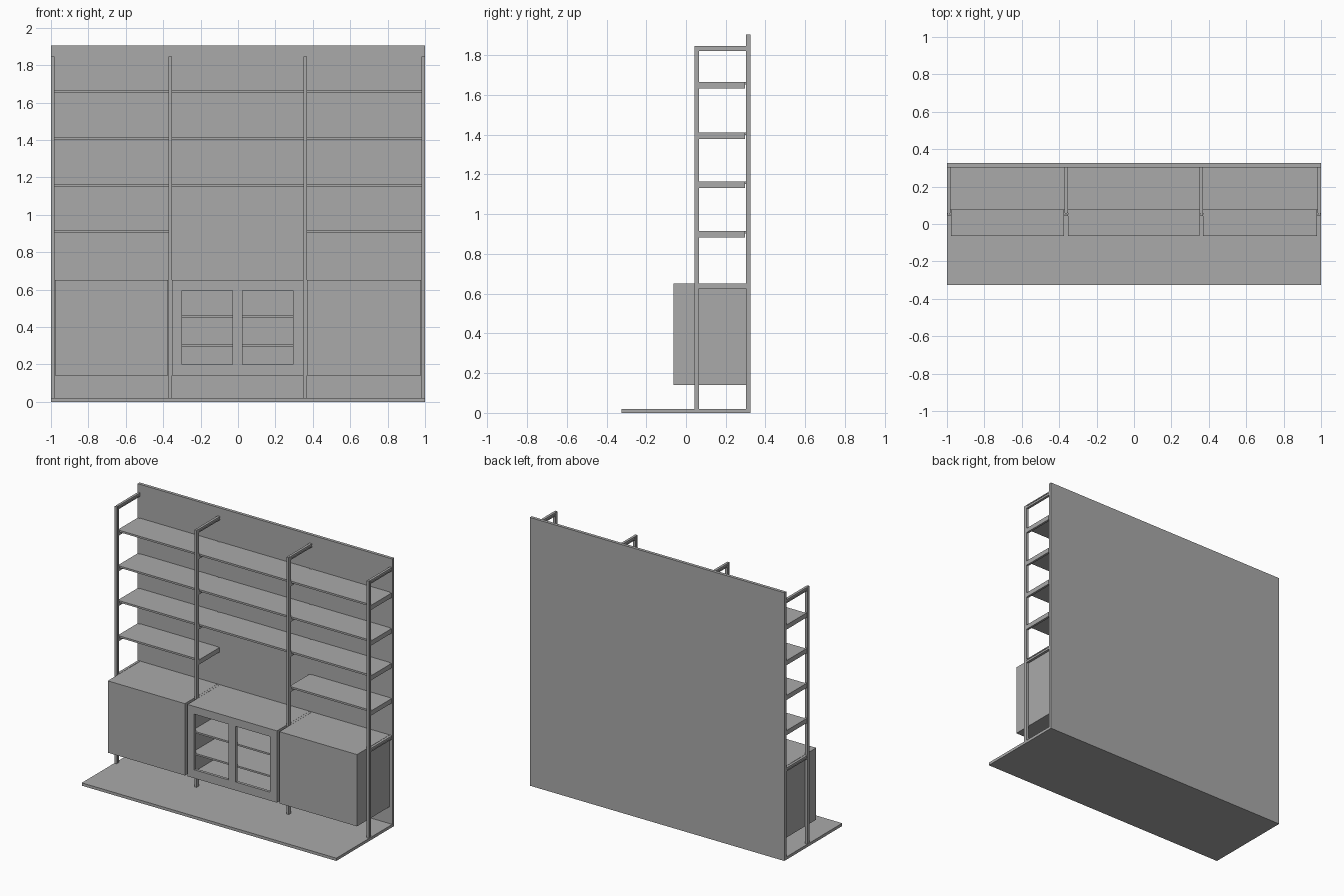
import bpy

if "Cube" in bpy.data.objects:
    bpy.data.objects.remove(bpy.data.objects["Cube"])

grey = bpy.data.materials.new("grey")
grey.diffuse_color = (0.4, 0.4, 0.4, 1)
grey.use_nodes = True
grey.node_tree.nodes["Principled BSDF"].inputs["Base Color"].default_value = grey.diffuse_color


def mesh_obj(name, verts, faces):
    me = bpy.data.meshes.new(name)
    me.from_pydata(verts, [], faces)
    me.materials.append(grey)
    ob = bpy.data.objects.new(name, me)
    bpy.context.collection.objects.link(ob)
    return ob


def box(name, x0, x1, y0, y1, z0, z1):
    v = [(x, y, z) for x in (x0, x1) for y in (y0, y1) for z in (z0, z1)]
    f = [(0, 1, 3, 2), (4, 6, 7, 5), (0, 4, 5, 1),
         (2, 3, 7, 6), (0, 2, 6, 4), (1, 5, 7, 3)]
    return mesh_obj(name, v, f)


def grooved_bar(name, x, a0, a1, b0, b1, upright):
    """Bar with a shallow groove along both side faces."""
    w, g, t = 0.009, 0.006, (a1 - a0) * 0.32
    half = [(w, a0), (w, a0 + t), (g, a0 + t), (g, a1 - t), (w, a1 - t), (w, a1)]
    prof = half + [(-p, q) for p, q in reversed(half)]
    n = len(prof)
    v = []
    for b in (b0, b1):
        for p, q in prof:
            v.append((x + p, q, b) if upright else (x + p, b, q))
    f = [(i, (i + 1) % n, n + (i + 1) % n, n + i) for i in range(n)]
    # end caps: two flanges and the web
    for o in (0, n):
        f += [tuple(o + i for i in c) for c in
              ((0, 1, 2, 9, 10, 11), (2, 3, 8, 9), (3, 4, 5, 6, 7, 8))]
    ob = mesh_obj(name, v, f)
    bpy.context.view_layer.objects.active = ob
    bpy.ops.object.mode_set(mode='EDIT')
    bpy.ops.mesh.select_all(action='SELECT')
    bpy.ops.mesh.normals_make_consistent(inside=False)
    bpy.ops.object.mode_set(mode='OBJECT')
    return ob


# Floor platform and wall panel
box("floor_platform", -1, 1, -0.325, 0.325, 0, 0.02)
box("wall_panel", -1, 1, 0.303, 0.325, 0.02, 1.905)

# Uprights with top arms, cabinet arms and shelf brackets
posts = (-0.99, -0.363, 0.36, 0.99)
shelf_tops = (1.665, 1.412, 1.165, 0.915)
for x in posts:
    grooved_bar("post", x, 0.042, 0.066, 0.02, 1.845, True)
    grooved_bar("top_arm", x, 1.82, 1.845, 0.066, 0.303, False)
    grooved_bar("cabinet_arm", x, 0.625, 0.65, 0.066, 0.303, False)
    for z in shelf_tops:
        box("shelf_bracket", x - 0.008, x + 0.008, 0.066, 0.297, z - 0.033, z)

# Shelves, three bays wide except the lowest row
bays = [(posts[i] + 0.008, posts[i + 1] - 0.008) for i in range(3)]
for row, z in enumerate(shelf_tops):
    for i, (x0, x1) in enumerate(bays):
        if row == 3 and i == 1:
            continue
        box("shelf", x0, x1, 0.075, 0.303, z - 0.013, z)

# Closed side cabinets
YF, YB, Z0, Z1 = -0.063, 0.303, 0.14, 0.65
box("left_cabinet", -0.979, -0.373, YF, YB, Z0, Z1)
box("right_cabinet", 0.37, 0.979, YF, YB, Z0, Z1)

# Centre cabinet, with two window cut-outs in the front
X0, X1, T = -0.353, 0.35, 0.02
cabinet = box("centre_cabinet", X0, X1, YF, YB, Z0, Z1)
cutters = [box("cavity_cutter", X0 + T, X1 - T, YF + T, YB - T, Z0 + T, Z1 - T)]
for a, b in ((-0.30, -0.03), (0.025, 0.295)):
    cutters.append(box("window_cutter", a, b, YF - 0.1, YF + 0.1, 0.20, 0.595))
for c in cutters:
    c.hide_render = True
    c.hide_set(True)
    m = cabinet.modifiers.new("cut", 'BOOLEAN')
    m.operation = 'DIFFERENCE'
    m.solver = 'EXACT'
    m.object = c
for z in (0.30, 0.455):
    box("inner_shelf", X0 + T, X1 - T, YF + T + 0.003, YB - T, z - 0.006, z + 0.006)
